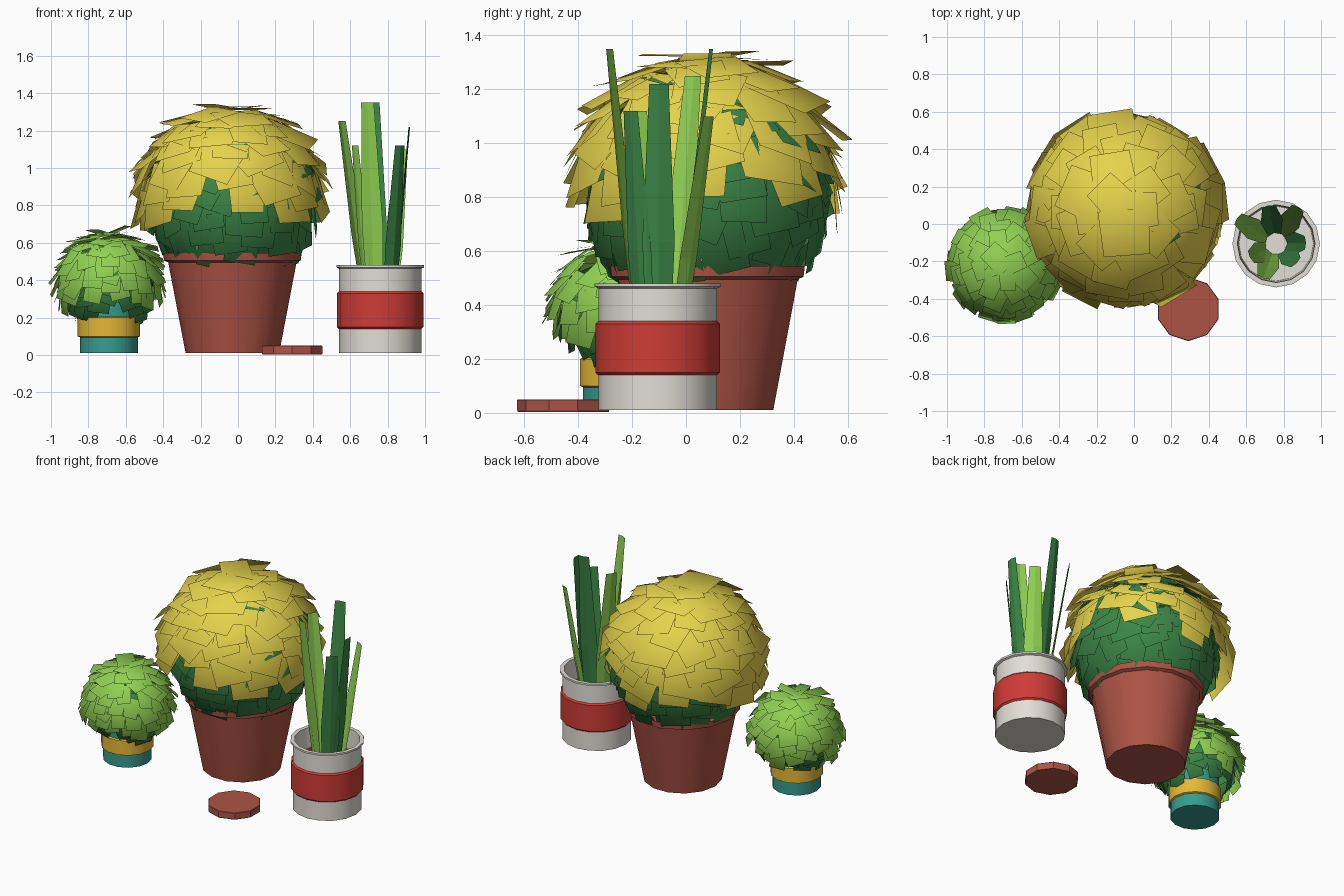
import bpy, math, random
from mathutils import Vector, Matrix

random.seed(7)
if "Cube" in bpy.data.objects:
    bpy.data.objects.remove(bpy.data.objects["Cube"], do_unlink=True)


def material(name, r, g, b):
    lin = [((c / 255 + 0.055) / 1.055) ** 2.4 for c in (r, g, b)] + [1]
    m = bpy.data.materials.new(name)
    m.use_nodes = True
    m.diffuse_color = lin
    m.node_tree.nodes["Principled BSDF"].inputs["Base Color"].default_value = lin
    return m


YELLOW = material("yellow leaf", 230, 211, 76)
GREEN = material("deep green leaf", 60, 134, 70)
LIME = material("light green leaf", 144, 208, 82)
CLAY = material("terracotta", 174, 84, 69)
TEAL = material("teal glaze", 54, 156, 142)
MUSTARD = material("mustard glaze", 228, 184, 54)
GREY = material("pale grey metal", 226, 222, 214)
RED = material("red label", 206, 60, 54)


def add_mesh(name, verts, faces, mats):
    me = bpy.data.meshes.new(name)
    me.from_pydata(verts, [], faces)
    for m in mats:
        me.materials.append(m)
    ob = bpy.data.objects.new(name, me)
    bpy.context.collection.objects.link(ob)
    return ob


def lathe(name, profile, centre, sides, mats, turn=0.0, rule=None, smooth=True, capped=True):
    """Spin (radius, z) points; solid parts get caps on the first and last rings."""
    verts, faces = [], []
    for r, z in profile:
        for i in range(sides):
            a = turn + math.tau * i / sides
            verts.append((centre[0] + r * math.cos(a), centre[1] + r * math.sin(a), z))
    for k in range(len(profile) - 1):
        for i in range(sides):
            j = (i + 1) % sides
            faces.append((k * sides + i, k * sides + j, (k + 1) * sides + j, (k + 1) * sides + i))
    if capped:
        top = (len(profile) - 1) * sides
        faces.append(tuple(reversed(range(sides))))
        faces.append(tuple(range(top, top + sides)))
    ob = add_mesh(name, verts, faces, mats)
    if rule:
        for p in ob.data.polygons:
            p.material_index = rule(p)
    if smooth:
        bpy.ops.object.select_all(action="DESELECT")
        ob.select_set(True)
        bpy.context.view_layer.objects.active = ob
        bpy.ops.object.shade_smooth_by_angle(angle=math.radians(35))
    return ob


def leaf_ball(name, centre, radius, count, width, length, mat, keep, kick):
    """Shingled square leaves on a ball, shaded as one round mass."""
    centre = Vector(centre)
    verts, faces, normals = [], [], []
    for i in range(count):
        h = 1 - 2 * (i + 0.5) / count
        az = i * math.pi * (3 - math.sqrt(5)) + random.uniform(-0.15, 0.15)
        angle = (az + math.pi) % math.tau - math.pi
        if not keep(h + random.uniform(-0.06, 0.06), angle):
            continue
        ring = math.sqrt(1 - h * h)
        n = Vector((ring * math.cos(az), ring * math.sin(az), h))
        side = Vector((-math.sin(az), math.cos(az), 0))
        spin = Matrix.Rotation(random.uniform(-0.4, 0.4), 3, n)
        side = spin @ side
        down = side.cross(n)
        if down.z > 0:
            down = -down
        w = width * random.uniform(0.8, 1.15) / 2
        l = length * random.uniform(0.85, 1.15) / 2
        lift = kick * random.uniform(0.4, 1.4)
        mid = n * radius * random.uniform(0.97, 1.02)
        start = len(verts)
        for sx, sy in ((-1, -1), (-1, 1), (1, 1), (1, -1)):
            # the lower edge kicks outwards, the upper edge tucks in
            p = mid + side * w * sx * (1 - 0.06 * sy) + down * l * sy + n * lift * sy
            verts.append(centre + p)
            normals.append(p.normalized())
        faces.append(tuple(range(start, start + 4)))
    ob = add_mesh(name, verts, faces, [mat])
    for p in ob.data.polygons:
        p.use_smooth = True
    ob.data.normals_split_custom_set_from_vertices(normals)
    return ob


# Large terracotta pot
POT = (-0.03, 0.08)
lathe("large_pot", [(0.25, 0.01), (0.343, 0.495), (0.365, 0.505), (0.37, 0.545),
                    (0.325, 0.545), (0.31, 0.47)], POT, 14, [CLAY])


# Large bush: yellow crown over a green under layer, parted at the front and left
def crown(h, az):
    front = 0.5 * max(0, math.cos(az + 1.8)) ** 14
    flank = 0.36 * max(0, math.cos(az - 0.15)) ** 14
    back = 0.2 * max(0, math.cos(az - 0.9)) ** 4 - 0.14 * max(0, math.cos(az - 2.2))
    return h > -0.16 + max(front, flank, back)


leaf_ball("large_bush_crown", (-0.045, 0.075, 0.85), 0.482, 160, 0.23, 0.23, YELLOW, crown, 0.04)
leaf_ball("large_bush_under_leaves", (-0.03, 0.08, 0.83), 0.44, 150, 0.19, 0.21, GREEN,
          lambda h, az: -0.62 < h, 0.025)

# Small glazed pot with a mustard band
SMALL = (-0.69, -0.23)
lathe("small_pot", [(0.155, 0.01), (0.155, 0.28), (0.135, 0.28), (0.13, 0.2)], SMALL, 14, [TEAL])
lathe("small_pot_band", [(0.156, 0.095), (0.167, 0.1), (0.167, 0.2), (0.156, 0.205)],
      SMALL, 14, [MUSTARD], capped=False)

# Small bush, parted at the front to show the pot
SHRUB = (-0.69, -0.22, 0.385)
leaf_ball("small_bush_crown", SHRUB, 0.274, 150, 0.11, 0.14, LIME,
          lambda h, az: h > -0.25 + 0.2 * math.sin(3 * az), 0.028)
leaf_ball("small_bush_under_leaves", SHRUB, 0.24, 120, 0.11, 0.14, GREEN,
          lambda h, az: -0.64 + 0.35 * max(0, math.cos(az + 1.3)) ** 10 < h < 0.5, 0.02)

# Tin can with a red label showing on its inner wall too
CAN = (0.76, -0.105)


def label_inside(p):
    inward = p.normal.x * (p.center.x - CAN[0]) + p.normal.y * (p.center.y - CAN[1]) < -0.05
    return 1 if inward and 0.14 < p.center.z < 0.34 else 0


lathe("can", [(0.22, 0.01), (0.22, 0.462), (0.234, 0.468), (0.234, 0.48), (0.208, 0.48),
              (0.205, 0.34), (0.205, 0.14), (0.2, 0.03)], CAN, 16, [GREY, RED], rule=label_inside)
lathe("can_label", [(0.221, 0.14), (0.231, 0.15), (0.231, 0.33), (0.221, 0.34)],
      CAN, 16, [RED], capped=False)


# Long blades leaning out of the can, creased along the middle
def blade(name, tip, mat):
    tip = Vector(tip)
    out = Vector((tip.x - CAN[0], tip.y - CAN[1], 0)).normalized()
    base = Vector((CAN[0], CAN[1], 0.05)) + out * 0.06
    side = Vector((-out.y, out.x, 0))
    verts = []
    for t, w in ((0, 0.035), (0.5, 0.06), (1, 0.036)):
        c = base.lerp(tip, t)
        crease = out * 0.014 * (1 - 0.5 * t)
        verts += [c - side * w - crease, c, c + side * w - crease]
    faces = []
    for r in (0, 3):
        for c in (0, 1):
            faces.append((r + c, r + c + 1, r + c + 4, r + c + 3))
    add_mesh(name, verts, faces, [mat])


blades = [("front", (0.69, -0.29, 1.35), LIME), ("left_side", (0.92, -0.1, 1.22), GREEN),
          ("back", (0.72, 0.1, 1.35), GREEN), ("right_side", (0.55, 0.03, 1.25), LIME),
          ("back_left", (0.88, 0.09, 1.1), LIME), ("front_right", (0.62, -0.18, 1.12), LIME),
          ("front_left", (0.87, -0.21, 1.12), GREEN)]
for label, tip, mat in blades:
    blade("blade_" + label, tip, mat)

# Loose clay saucer on the ground
lathe("saucer", [(0.168, 0.003), (0.171, 0.01), (0.171, 0.047), (0.168, 0.05)],
      (0.29, -0.455), 10, [CLAY], turn=math.pi / 2, smooth=False)
